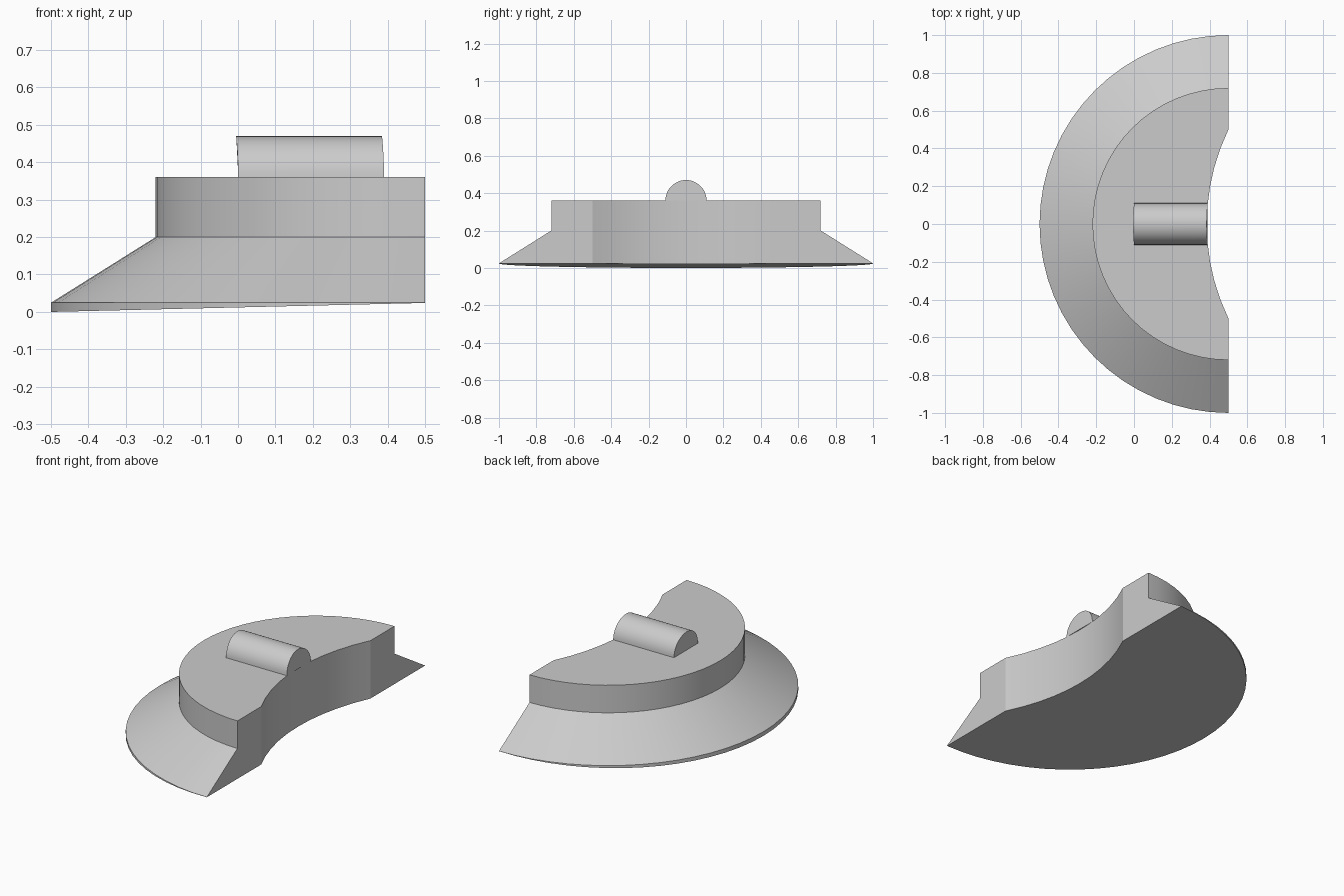
import bpy, bmesh, math

cube = bpy.data.objects.get("Cube")
if cube:
    bpy.data.objects.remove(cube, do_unlink=True)

grey = bpy.data.materials.new("light_grey")
grey.use_nodes = True
colour = (0.6, 0.6, 0.6, 1)
grey.diffuse_color = colour
grey.node_tree.nodes["Principled BSDF"].inputs["Base Color"].default_value = colour

BACK = 0.5          # x of the flat cut side, also the disc centre
CUT_R = 1.144       # radius of the scooped side
CUT_X = 0.385       # deepest point of the scoop
RIM_Z = 0.0245


def scoop_x(y, deepest):
    return deepest + CUT_R - math.sqrt(CUT_R ** 2 - y * y)


def loft(name, rings):
    """Skin a stack of equal-length point rings and cap both ends."""
    bm = bmesh.new()
    loops = [[bm.verts.new(p) for p in ring] for ring in rings]
    n = len(loops[0])
    for low, high in zip(loops, loops[1:]):
        for i in range(n):
            j = (i + 1) % n
            bm.faces.new((low[i], low[j], high[j], high[i]))
    bm.faces.new(loops[0][::-1])
    bm.faces.new(loops[-1])
    bmesh.ops.recalc_face_normals(bm, faces=bm.faces)
    mesh = bpy.data.meshes.new(name)
    bm.to_mesh(mesh)
    bm.free()
    obj = bpy.data.objects.new(name, mesh)
    bpy.context.collection.objects.link(obj)
    mesh.materials.append(grey)
    bpy.ops.object.select_all(action='DESELECT')
    obj.select_set(True)
    bpy.context.view_layer.objects.active = obj
    bpy.ops.object.shade_smooth_by_angle(angle=math.radians(20))
    return obj


def outline(radius, height, steps=32, scoop_steps=10):
    """Half disc with a scooped straight side; height is a function of x."""
    pts = []
    for i in range(steps + 1):
        a = math.pi / 2 + math.pi * i / steps
        pts.append((BACK + radius * math.cos(a), radius * math.sin(a)))
    for i in range(scoop_steps + 1):
        y = i / scoop_steps - 0.5
        pts.append((scoop_x(y, CUT_X), y))
    return [(x, y, height(x)) for x, y in pts]


# Flared body: tilted underside, thin rim, cone and upright collar
loft("flared_body", [
    outline(1.0, lambda x: 0.024 * (x + 0.5)),
    outline(1.0, lambda x: RIM_Z),
    outline(0.72, lambda x: 0.2),
    outline(0.72, lambda x: 0.36),
])

# Half-round bar on top, both ends following the scoop
BAR_R = 0.11


def bar_end(deepest, side, steps=24):
    ring = []
    for i in range(steps + 1):
        a = math.pi * i / steps
        y = BAR_R * math.cos(a)
        x = deepest + side * (scoop_x(y, 0))
        ring.append((x, y, 0.36 + BAR_R * math.sin(a)))
    return ring


loft("half_round_bar", [bar_end(-0.005, 1), bar_end(CUT_X, 1)])
